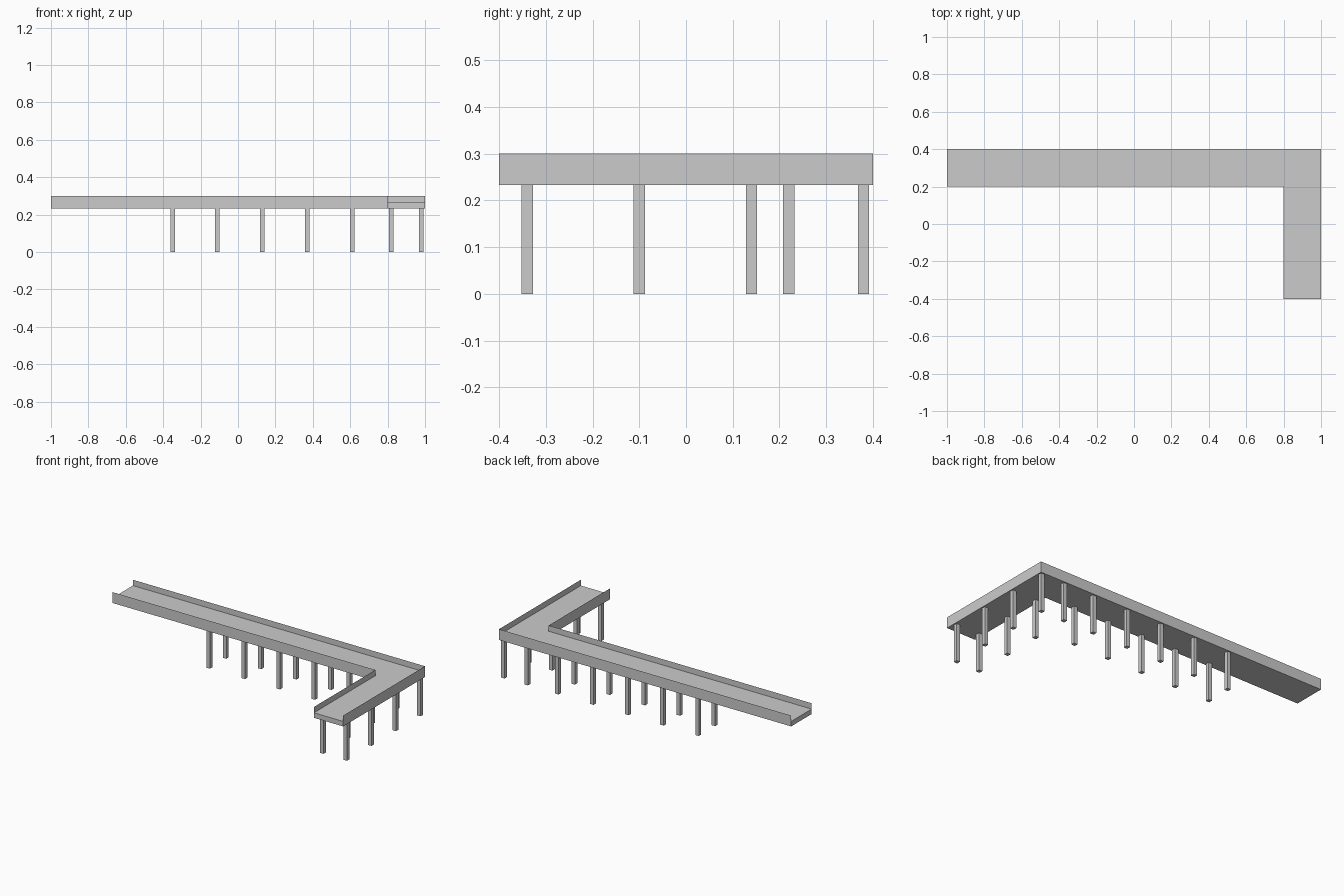
import bpy
import bmesh

if "Cube" in bpy.data.objects:
    bpy.data.objects.remove(bpy.data.objects["Cube"])

BOTTOM, FLOOR, TOP = 0.233, 0.264, 0.30
OUTER = [(-1, 0.4), (1, 0.4), (1, -0.4)]      # outside edge of the L
INNER = [(0.8, -0.4), (0.8, 0.2), (-1, 0.2)]  # inside edge of the L
OUTLINE = OUTER + INNER


def make_object(name, bm):
    mesh = bpy.data.meshes.new(name)
    bm.to_mesh(mesh)
    bm.free()
    obj = bpy.data.objects.new(name, mesh)
    bpy.context.collection.objects.link(obj)
    return obj


def strip(bm, path, z0, z1):
    """Vertical sheet following a path."""
    low = [bm.verts.new((x, y, z0)) for x, y in path]
    high = [bm.verts.new((x, y, z1)) for x, y in path]
    for i in range(len(path) - 1):
        bm.faces.new((low[i + 1], low[i], high[i], high[i + 1]))


# Deck: solid L-shaped slab
bm = bmesh.new()
low = [bm.verts.new((x, y, BOTTOM)) for x, y in OUTLINE]
high = [bm.verts.new((x, y, FLOOR)) for x, y in OUTLINE]
bm.faces.new(low)
bm.faces.new(high)
for i in range(len(low)):
    j = (i + 1) % len(low)
    bm.faces.new((low[i], low[j], high[j], high[i]))
bmesh.ops.recalc_face_normals(bm, faces=bm.faces)
make_object("deck", bm)

# Parapets: thin sheets above the slab along both long edges, ends left open
for name, path in (("outer_parapet", OUTER), ("inner_parapet", INNER)):
    bm = bmesh.new()
    strip(bm, path, FLOOR, TOP)
    make_object(name, bm)

# Legs: square posts in pairs under each arm, plus two at the corner
spots = [(-0.35 + 0.24 * i, y) for i in range(5) for y in (0.22, 0.38)]
spots += [(x, -0.34 + 0.24 * i) for i in range(3) for x in (0.82, 0.98)]
spots += [(0.82, 0.38), (0.98, 0.38)]
for i, (x, y) in enumerate(spots):
    bm = bmesh.new()
    bmesh.ops.create_cube(bm, size=1)
    bmesh.ops.scale(bm, vec=(0.024, 0.024, BOTTOM), verts=bm.verts)
    leg = make_object(f"leg_{i + 1}", bm)
    leg.location = (x, y, BOTTOM / 2)
